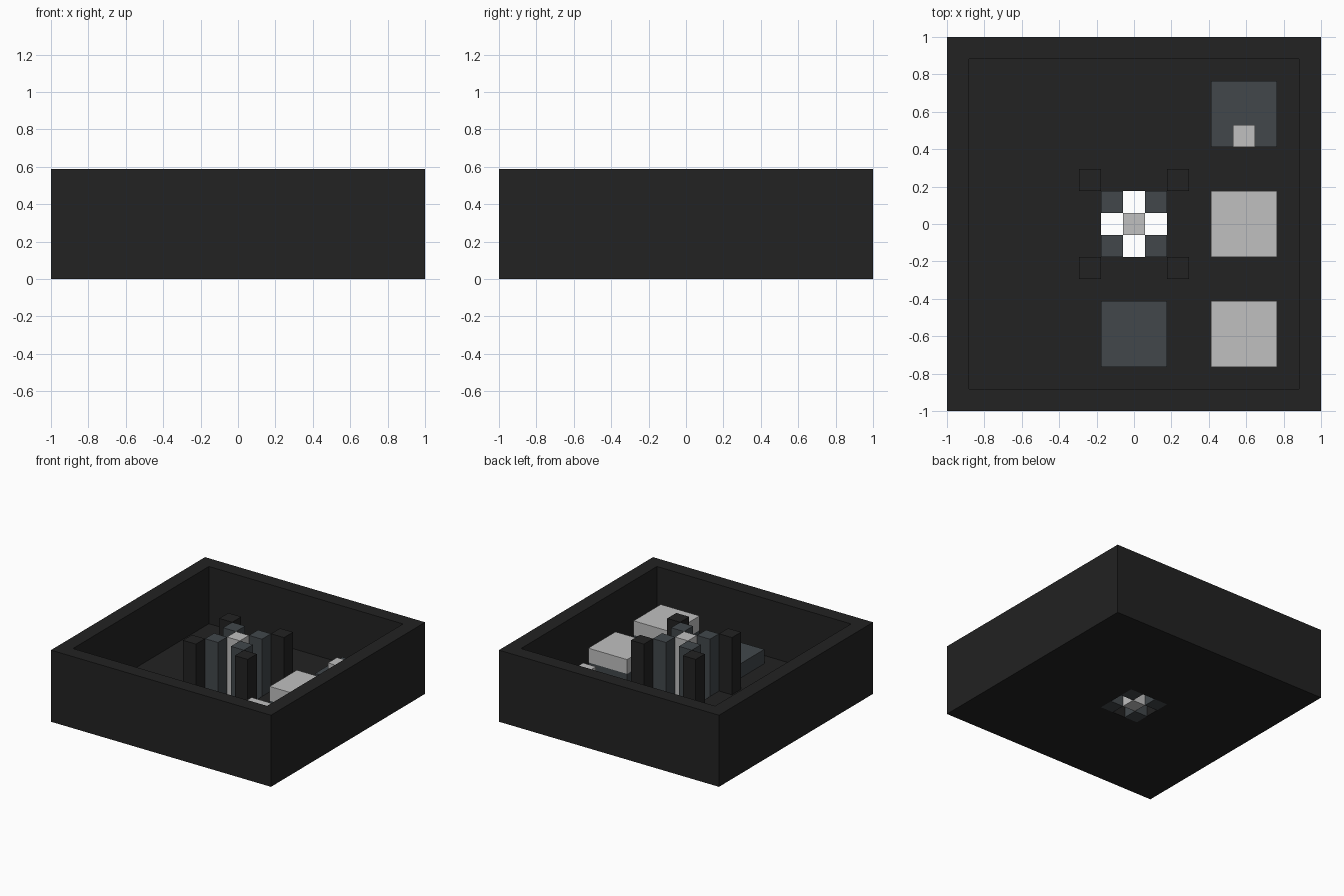
import bpy
import bmesh

if "Cube" in bpy.data.objects:
    bpy.data.objects.remove(bpy.data.objects["Cube"])

U = 2 / 34  # one grid unit; every part is sized in whole units


def material(name, rgb):
    m = bpy.data.materials.new(name)
    m.use_nodes = True
    color = (*rgb, 1)
    m.diffuse_color = color
    bsdf = m.node_tree.nodes["Principled BSDF"]
    bsdf.inputs["Base Color"].default_value = color
    bsdf.inputs["Roughness"].default_value = 0.9
    return m


black = material("charcoal_black", (0.016, 0.016, 0.016))
slate = material("slate_grey", (0.054, 0.064, 0.071))
light = material("light_grey", (0.527, 0.527, 0.527))


def finish(bm, name, mat):
    bmesh.ops.recalc_face_normals(bm, faces=bm.faces)
    mesh = bpy.data.meshes.new(name)
    bm.to_mesh(mesh)
    bm.free()
    mesh.materials.append(mat)
    obj = bpy.data.objects.new(name, mesh)
    bpy.context.collection.objects.link(obj)
    return obj


def block(name, mat, x, y, size, z0, z1):
    """Square block centred on x, y, from height z0 to z1, in grid units."""
    bm = bmesh.new()
    bmesh.ops.create_cube(bm, size=1)
    for v in bm.verts:
        v.co.x = (x + v.co.x * size) * U
        v.co.y = (y + v.co.y * size) * U
        v.co.z = (z1 if v.co.z > 0 else z0) * U
    return finish(bm, name, mat)


# Open tray with a square shaft through its floor: (half width, height) profile
profile = [(17, 0), (17, 10), (15, 10), (15, 2), (3, 2), (3, 0)]
corners = [(-1, -1), (1, -1), (1, 1), (-1, 1)]
bm = bmesh.new()
rings = [[bm.verts.new((sx * r * U, sy * r * U, z * U)) for sx, sy in corners]
         for r, z in profile]
for i, ring in enumerate(rings):
    nxt = rings[(i + 1) % len(rings)]
    for k in range(4):
        j = (k + 1) % 4
        bm.faces.new((ring[k], ring[j], nxt[j], nxt[k]))
finish(bm, "tray", black)

# Central cluster: light core, slate pillars at its corners, black posts outside
block("core_column", light, 0, 0, 2, 0, 10)
for i, (sx, sy) in enumerate(corners, 1):
    block(f"inner_pillar_{i}", slate, sx * 2, sy * 2, 2, 0, 10)
    block(f"outer_post_{i}", black, sx * 4, sy * 4, 2, 2, 10)

# Low slate pads on the floor
pads = {"back_left": (10, 10), "left": (10, 0),
        "front_left": (10, -10), "front": (0, -10)}
for place, (x, y) in pads.items():
    block(f"{place}_pad", slate, x, y, 6, 2, 4)

# Light caps on the pads
for place in ("left", "front_left"):
    block(f"{place}_cap", light, *pads[place], 6, 4, 6)
block("back_left_small_cap", light, 10, 8, 2, 4, 6)
